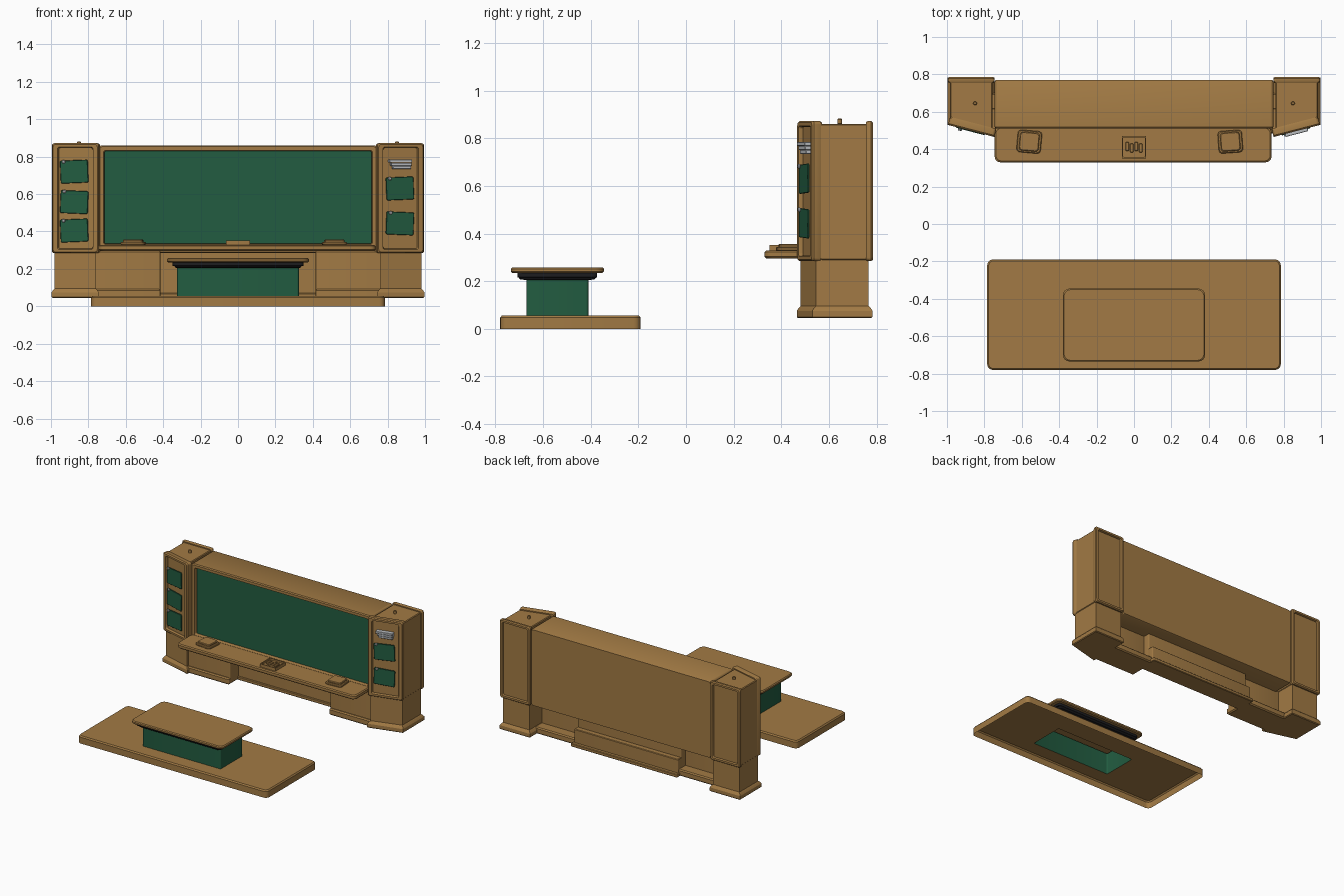
import bpy, bmesh, math
from mathutils import Matrix

old = bpy.data.objects.get("Cube")
if old:
    bpy.data.objects.remove(old, do_unlink=True)


def material(name, r, g, b):
    m = bpy.data.materials.new(name)
    m.use_nodes = True
    m.diffuse_color = (r, g, b, 1)
    bsdf = next(n for n in m.node_tree.nodes if n.type == 'BSDF_PRINCIPLED')
    bsdf.inputs["Base Color"].default_value = (r, g, b, 1)
    return m


WOOD = material("brown wood", 0.36, 0.195, 0.058)
GREEN = material("board green", 0.016, 0.107, 0.052)
BLACK = material("black trim", 0.012, 0.012, 0.014)
SILVER = material("silver metal", 0.5, 0.52, 0.54)


def rrect(w, h, z, r=0.015, cx=0, cy=0):
    """Ring of points around a rectangle with rounded corners."""
    pts = []
    for i, (sx, sy) in enumerate(((1, 1), (-1, 1), (-1, -1), (1, -1))):
        for k in range(5):
            a = math.pi / 2 * (i + k / 4)
            pts.append((cx + sx * (w / 2 - r) + r * math.cos(a),
                        cy + sy * (h / 2 - r) + r * math.sin(a), z))
    return pts


def loft(name, rings, mat, matrix=Matrix(), start=True, end=True, end_mat=None):
    """Skin consecutive rings and optionally cap both ends."""
    bm = bmesh.new()
    loops = [[bm.verts.new(p) for p in ring] for ring in rings]
    for a, b in zip(loops, loops[1:]):
        for i in range(len(a)):
            j = (i + 1) % len(a)
            bm.faces.new((a[i], a[j], b[j], b[i]))
    if start:
        bm.faces.new(loops[0][::-1])
    if end:
        cap = bm.faces.new(loops[-1])
        cap.material_index = 1 if end_mat else 0
    bmesh.ops.recalc_face_normals(bm, faces=bm.faces)
    me = bpy.data.meshes.new(name)
    bm.to_mesh(me)
    bm.free()
    me.materials.append(mat)
    if end_mat:
        me.materials.append(end_mat)
    ob = bpy.data.objects.new(name, me)
    ob.matrix_world = matrix
    bpy.context.collection.objects.link(ob)
    bpy.ops.object.select_all(action='DESELECT')
    ob.select_set(True)
    bpy.context.view_layer.objects.active = ob
    bpy.ops.object.shade_smooth_by_angle(angle=math.radians(30))
    return ob


def slab(name, w, d, z0, z1, mat, matrix=Matrix(), r=0.015, b=0.005, cx=0, cy=0):
    """Rounded slab with softened upper and lower edges."""
    rings = [rrect(w - 2 * b, d - 2 * b, z0, r, cx, cy), rrect(w, d, z0 + b, r, cx, cy),
             rrect(w, d, z1 - b, r, cx, cy), rrect(w - 2 * b, d - 2 * b, z1, r, cx, cy)]
    return loft(name, rings, mat, matrix)


def block(name, x0, x1, y0, y1, z0, z1, mat=WOOD, b=0.004):
    return slab(name, x1 - x0, y1 - y0, z0, z1, mat, r=0.006, b=b,
                cx=(x0 + x1) / 2, cy=(y0 + y1) / 2)


def framed(name, w, h, depth, iw, ih, recess, matrix, end_mat=None, icy=0):
    """Upright plate whose front has a recessed panel."""
    b = 0.008
    rings = [rrect(w - b, h - b, -depth), rrect(w, h, b - depth), rrect(w, h, -b),
             rrect(w - 1.5 * b, h - 1.5 * b, 0),
             rrect(iw + b, ih + b, 0, 0.012, 0, icy), rrect(iw, ih, -b, 0.01, 0, icy),
             rrect(iw, ih, -recess, 0.01, 0, icy)]
    return loft(name, rings, WOOD, matrix, end_mat=end_mat)


UP = Matrix.Rotation(math.pi / 2, 4, 'X')

# Platform, open underneath and under the desk
desk = Matrix.Translation((0, -0.485, 0))
at_desk = Matrix.Translation((0, -0.54, 0))
loft("platform", [rrect(1.57, 0.59, 0, 0.03), rrect(1.57, 0.59, 0.047, 0.03),
                  rrect(1.555, 0.575, 0.056, 0.025), rrect(0.65, 0.26, 0.056, 0.01, 0, -0.055)],
     WOOD, desk, start=False, end=False)

# Desk
loft("desk_body", [rrect(0.65, 0.26, 0.056, 0.01), rrect(0.65, 0.26, 0.215, 0.01)],
     GREEN, at_desk, start=False, end=False)
loft("desk_trim", [rrect(0.65, 0.26, 0.205, 0.01), rrect(0.67, 0.31, 0.207, 0.02),
                   rrect(0.68, 0.325, 0.215, 0.02), rrect(0.70, 0.335, 0.217, 0.02),
                   rrect(0.70, 0.335, 0.237, 0.02)], BLACK, at_desk, start=False, end=False)
slab("desk_top", 0.76, 0.39, 0.235, 0.258, WOOD, at_desk, r=0.035, b=0.006)

# Main board cabinet
framed("board_cabinet", 1.49, 0.575, 0.26, 1.43, 0.495, 0.025,
       Matrix.Translation((0, 0.51, 0.572)) @ UP, GREEN, 0.01)
slab("chalk_shelf", 1.48, 0.19, 0.296, 0.329, WOOD, r=0.03, b=0.007, cx=-0.005, cy=0.425)

# Lower support: forward wings either side of a set-back middle
block("middle_panel", -0.43, 0.43, 0.60, 0.67, 0.05, 0.295)
block("middle_back_ledge", -0.43, 0.43, 0.66, 0.71, 0.05, 0.17)
block("middle_skirting", -0.44, 0.44, 0.59, 0.735, 0.045, 0.07)
for side, s in (("left", 1), ("right", -1)):
    x0, x1 = sorted((s * 0.415, s * 0.78))
    block(side + "_wing_panel", x0, x1, 0.50, 0.62, 0.05, 0.295)
    block(side + "_wing_skirting", x0, x1, 0.485, 0.70, 0.045, 0.093, b=0.008)


def pillar_ring(s, inset, z):
    """Plan of a pillar with an angled front."""
    i = inset
    pts = ((0.745 + i, 0.465 + i), (0.996 - i, 0.53 + i), (0.996 - i, 0.783 - i), (0.745 + i, 0.783 - i))
    return [(s * x, y, z) for x, y in pts]


# Side pillars
for side, s in (("left", 1), ("right", -1)):
    loft(side + "_pillar_foot", [pillar_ring(s, i, z) for i, z in
         ((0.005, 0.045), (0, 0.05), (0, 0.075), (0.008, 0.088), (0.016, 0.095))], WOOD)
    loft(side + "_pillar_neck", [pillar_ring(s, 0.016, z) for z in (0.09, 0.29)], WOOD)
    loft(side + "_pillar_body", [pillar_ring(s, i, z) for i, z in
         ((0.02, 0.285), (0.012, 0.293), (0.012, 0.855), (0.017, 0.86))], WOOD).scale.y = 1
    for v in bpy.context.object.data.vertices:
        if v.co.y < 0.6:
            v.co.y += 0.025
    face = Matrix.Translation((s * 0.8705, 0.4975, 0.578)) @ Matrix.Rotation(s * 0.254, 4, 'Z') @ UP
    framed(side + "_pillar_front", 0.256, 0.588, 0.045, 0.19, 0.54, 0.018, face)
    back = Matrix.Translation((s * 0.8705, 0.785, 0.578)) @ Matrix.Rotation(-math.pi / 2, 4, 'X')
    framed(side + "_pillar_back", 0.25, 0.588, 0.03, 0.20, 0.54, 0.013, back)
    slab(side + "_pillar_knob", 0.02, 0.02, 0.858, 0.882, WOOD,
         r=0.0099, b=0.003, cx=s * 0.85, cy=0.645)

    # Pinned notes on the pillar front
    heights = (0.63, 0.443) if s > 0 else (0.72, 0.557, 0.405)
    for n, z in enumerate(heights):
        tilt = Matrix.Rotation(0.04 * (-1) ** n, 4, 'Z')
        place = face @ Matrix.Translation((-0.005, z - 0.578, -0.004)) @ tilt
        slab(f"{side}_note_{n + 1}", 0.152, 0.122, 0, 0.008, GREEN, place, r=0.008, b=0.002)
        slab(f"{side}_pin_{n + 1}", 0.018, 0.018, 0.006, 0.018, SILVER, place,
             r=0.008, b=0.003, cx=-0.055, cy=0.055)
    if s > 0:
        for n in range(3):
            slab(f"plaque_bar_{n + 1}", 0.125 - 0.012 * n, 0.016, -0.018, 0.016 - 0.004 * n, SILVER,
                 face, r=0.004, b=0.002, cx=-0.003 + 0.004 * n, cy=0.198 - 0.017 * n)

# Items on the shelf
for name, x, y, turn in (("right_eraser", -0.56, 0.44, -0.09), ("left_eraser", 0.515, 0.44, 0.07)):
    m = Matrix.Translation((x, y, 0)) @ Matrix.Rotation(turn, 4, 'Z')
    slab(name, 0.13, 0.12, 0.327, 0.343, WOOD, m, r=0.02, b=0.004)
    slab(name + "_grip", 0.105, 0.10, 0.34, 0.356, WOOD, m, r=0.015, b=0.004)
tray = Matrix.Translation((0, 0.41, 0.352)) 
loft("chalk_tray", [rrect(0.13, 0.12, -0.025, 0.004), rrect(0.13, 0.12, 0, 0.004),
                    rrect(0.115, 0.105, 0, 0.003), rrect(0.115, 0.105, -0.012, 0.003)], WOOD, tray)
for n in range(4):
    slab(f"chalk_{n + 1}", 0.018, 0.05, -0.014, 0, WOOD, tray, r=0.006, b=0.003,
         cx=-0.036 + 0.024 * n, cy=0.004 * (-1) ** n)
